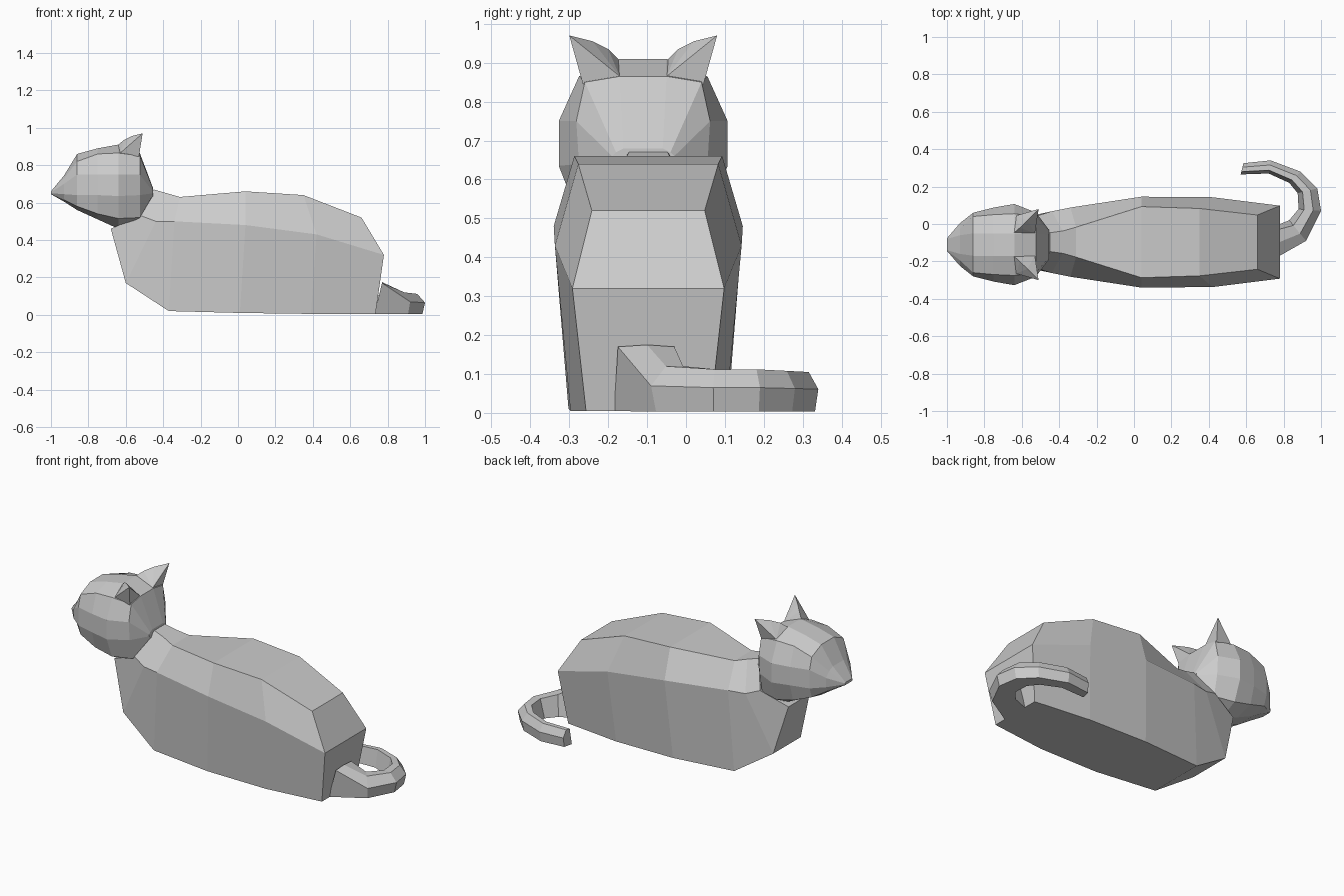
import bpy, bmesh
from mathutils import Vector

grey = bpy.data.materials.new("plain grey")
grey.diffuse_color = (0.6, 0.6, 0.6, 1)


def finish(bm, name):
    bmesh.ops.recalc_face_normals(bm, faces=bm.faces)
    mesh = bpy.data.meshes.new(name)
    bm.to_mesh(mesh)
    bm.free()
    mesh.materials.append(grey)
    ob = bpy.data.objects.new(name, mesh)
    bpy.context.collection.objects.link(ob)
    return ob


def mirrored(half, cy):
    """Closed ring from (x, half width, z) points listed top to bottom."""
    return ([(x, cy + w, z) for x, w, z in half] +
            [(x, cy - w, z) for x, w, z in reversed(half)])


def cap(bm, ring, paired):
    n = len(ring)
    if paired:  # strips between mirrored points
        for i in range(n // 2 - 1):
            bm.faces.new((ring[i], ring[i + 1], ring[n - 2 - i], ring[n - 1 - i]))
    else:
        bm.faces.new(ring)


def loft(name, rings, paired=True):
    bm = bmesh.new()
    vs = [[bm.verts.new(p) for p in r] for r in rings]
    n = len(vs[0])
    for a, b in zip(vs, vs[1:]):
        for i in range(n):
            j = (i + 1) % n
            bm.faces.new((a[i], a[j], b[j], b[i]))
    cap(bm, vs[0], paired)
    cap(bm, vs[-1], paired)
    return finish(bm, name)


# Body: back edge, flank edge and belly edge at each station, neck to rump
body = [
    [(-0.45, 0.05, 0.67), (-0.52, 0.14, 0.53), (-0.68, 0.10, 0.46)],
    [(-0.38, 0.06, 0.65), (-0.44, 0.165, 0.50), (-0.60, 0.13, 0.17)],
    [(-0.31, 0.08, 0.63), (-0.34, 0.185, 0.50), (-0.37, 0.17, 0.02)],
    [(0.04, 0.19, 0.66), (0.04, 0.243, 0.48), (0.01, 0.205, 0.01)],
    [(0.35, 0.18, 0.64), (0.42, 0.24, 0.43), (0.39, 0.20, 0.005)],
    [(0.66, 0.145, 0.52), (0.78, 0.195, 0.32), (0.735, 0.16, 0.005)],
]
loft("body", [mirrored(s, -0.097) for s in body])

# Head: crown, brow, cheek top, cheek bottom, jaw, chin at each station
head = [
    (-1.00, [(0.03, 0.66), (0.032, 0.658), (0.034, 0.655),
             (0.034, 0.65), (0.032, 0.647), (0.03, 0.645)]),
    (-0.93, [(0.05, 0.745), (0.085, 0.73), (0.115, 0.70),
             (0.115, 0.645), (0.09, 0.615), (0.05, 0.605)]),
    (-0.86, [(0.06, 0.86), (0.15, 0.82), (0.17, 0.75),
             (0.17, 0.64), (0.15, 0.58), (0.06, 0.56)]),
    (-0.75, [(0.06, 0.89), (0.16, 0.86), (0.198, 0.75),
             (0.198, 0.64), (0.17, 0.54), (0.06, 0.51)]),
    (-0.64, [(0.06, 0.91), (0.165, 0.865), (0.217, 0.75),
             (0.217, 0.635), (0.17, 0.515), (0.06, 0.46)]),
    (-0.525, [(0.06, 0.865), (0.15, 0.85), (0.172, 0.75),
              (0.165, 0.64), (0.14, 0.52), (0.06, 0.51)]),
    (-0.455, [(0.05, 0.68), (0.07, 0.67), (0.08, 0.66),
              (0.08, 0.65), (0.07, 0.64), (0.05, 0.63)]),
]
loft("head", [mirrored([(x, w, z) for w, z in s], -0.11) for x, s in head])

# Ears: pointed, leaning back and outward
ear = [(-0.645, 0.06, 0.905), (-0.53, 0.06, 0.865), (-0.53, 0.155, 0.845),
       (-0.63, 0.155, 0.865), (-0.61, 0.09, 0.935), (-0.57, 0.13, 0.955),
       (-0.51, 0.19, 0.97)]
for side, label in ((1, "left"), (-1, "right")):
    bm = bmesh.new()
    for x, w, z in ear:
        bm.verts.new((x, -0.11 + side * w, z))
    bmesh.ops.convex_hull(bm, input=bm.verts)
    finish(bm, "ear_" + label)

# Tail: curled along the floor, from outer and inner edges and ridge height
path = [((0.92, -0.09), (0.83, 0.02), 0.12), ((1.0, 0.07), (0.88, 0.08), 0.112),
        ((0.98, 0.19), (0.875, 0.165), 0.112), ((0.89, 0.28), (0.83, 0.22), 0.108),
        ((0.73, 0.34), (0.72, 0.27), 0.105), ((0.585, 0.325), (0.57, 0.265), 0.10)]
rings = [[(0.73, -0.185, 0.005), (0.77, -0.175, 0.17), (0.77, -0.10, 0.175),
          (0.77, -0.03, 0.17), (0.73, -0.02, 0.005)]]
for outer, inner, h in path:
    o, i = Vector(outer), Vector(inner)
    section = [(0.12, 0.003), (0, h * 0.58), (0.35, h), (0.75, h), (1, 0.003)]
    rings.append([(*o.lerp(i, t), z) for t, z in section])
loft("tail", rings, paired=False)
